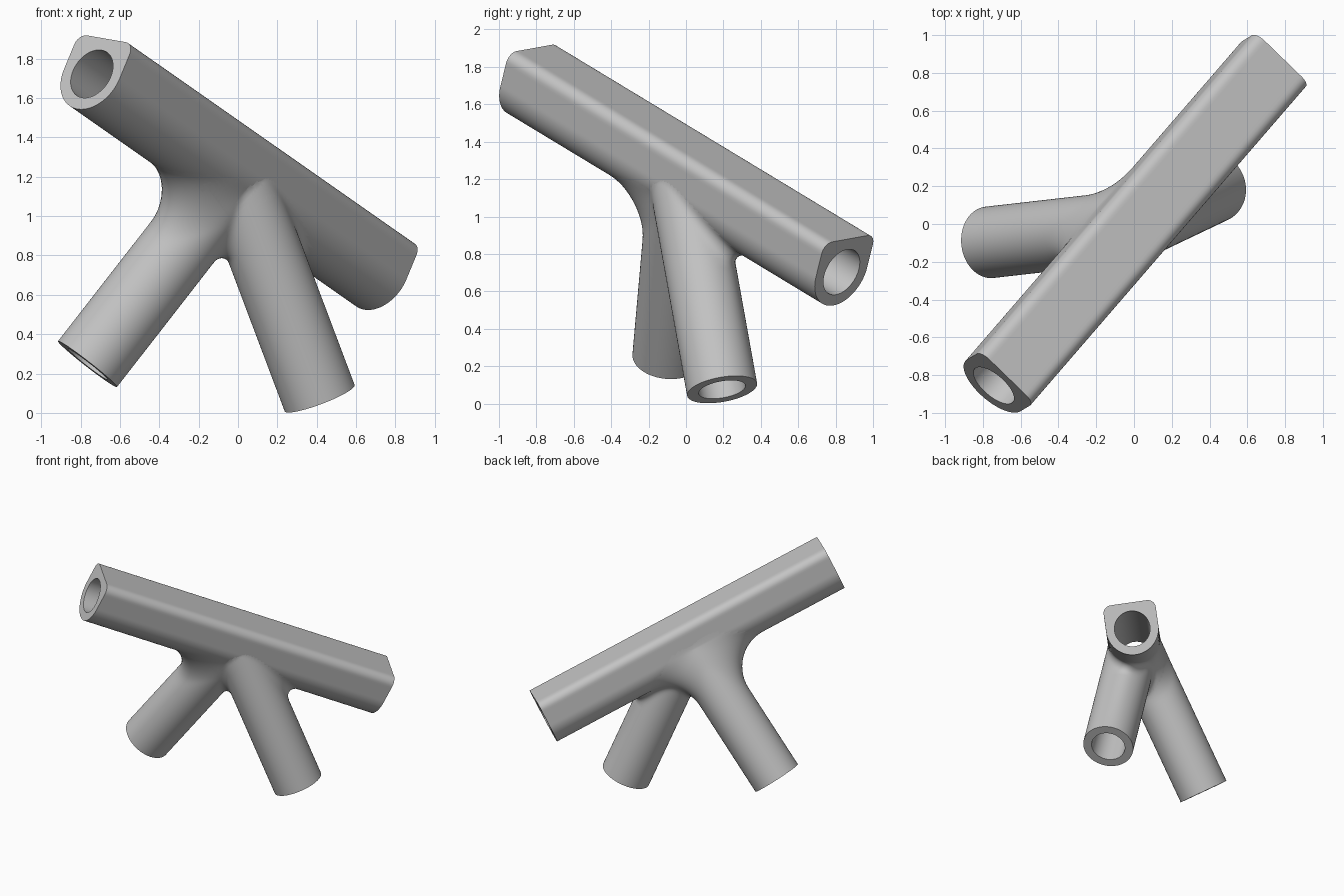
import bpy, bmesh
from math import sqrt, sin, cos, pi, radians
from mathutils import Vector

if "Cube" in bpy.data.objects:
    bpy.data.objects.remove(bpy.data.objects["Cube"])

# Layout: one sloping main tube, two legs springing from its middle
MAIN_HIGH = Vector((-0.743, -0.855, 1.723))
MAIN_LOW = Vector((0.715, 0.832, 0.703))
LEG_ENDS = [Vector((-0.765, -0.097, 0.248)), Vector((0.415, 0.193, 0.075))]
HUB = (MAIN_HIGH + MAIN_LOW) / 2
AXIS = (MAIN_LOW - MAIN_HIGH).normalized()
SIDE = Vector((0.72, -0.68, -0.13))
SIDE = (SIDE - AXIS * SIDE.dot(AXIS)).normalized()
UP = SIDE.cross(AXIS)
LEG_DIRS = [(end - HUB).normalized() for end in LEG_ENDS]
MAIN_R, MAIN_BORE, CORNER = 0.198, 0.134, 0.06
LEG_R, LEG_BORE, SOCKET_START = 0.19, 0.127, 0.36
FILLETS = [0.3, 0.055]
REACH = 0.9
TOUCH = 0.0005
OVERLAP = 0.06


def main_distance(p):
    """Distance and normal for the flat-topped, round-bottomed tube."""
    q = p - HUB
    x, y = q.dot(SIDE), q.dot(UP)
    if y < 0:
        length = max(sqrt(x * x + y * y), 1e-6)
        return length - MAIN_R, (SIDE * x + UP * y) / length
    sign = 1 if x >= 0 else -1
    cx, cy = abs(x) - (MAIN_R - CORNER), y - (MAIN_R - CORNER)
    if cx > 0 and cy > 0:
        length = sqrt(cx * cx + cy * cy)
        return length - CORNER, (SIDE * (cx * sign) + UP * cy) / length
    if cx > cy:
        return cx - CORNER, SIDE * sign
    return cy - CORNER, UP


def leg_distance(p, direction):
    """Distance and normal for a round leg starting at the hub."""
    q = p - HUB
    q = q - direction * max(0, q.dot(direction))
    length = max(q.length, 1e-6)
    return length - LEG_R, q / length


def fillet(first, second, r):
    """Join two surfaces with a rolling-ball fillet of radius r."""
    (a, na), (b, nb) = first, second
    c = na.dot(nb)
    if abs(c) < 0.998:
        s = 1 - c * c
        wa = ((r - a) - c * (r - b)) / s
        wb = ((r - b) - c * (r - a)) / s
        if wa > 0 and wb > 0:
            v = na * wa + nb * wb
            return r - v.length, v.normalized()
    return first if a < b else second


def joint_distance(p):
    field = main_distance(p)
    for direction, radius in zip(LEG_DIRS, FILLETS):
        field = fillet(field, leg_distance(p, direction), radius)
    return field


def trace(origin, ray, distance):
    """Walk outward from inside until the surface is met."""
    reach = 0.11
    for _ in range(60):
        gap = distance(origin + ray * reach)[0]
        reach -= max(-0.03, min(0.03, gap))
        if abs(gap) < 0.00005 or reach > REACH:
            break
    return origin + ray * min(reach, REACH)


def spokes(e1, e2, count):
    angles = [2 * pi * i / count for i in range(count)]
    return [e1 * cos(a) + e2 * sin(a) for a in angles]


def skin(rings, closed):
    """Quad strip through equal rings, looped back or capped at the last."""
    bm = bmesh.new()
    loops = [[bm.verts.new(p) for p in ring] for ring in rings]
    pairs = list(zip(loops, loops[1:]))
    if closed:
        pairs.append((loops[-1], loops[0]))
    else:
        bm.faces.new(loops[-1])
    for lower, upper in pairs:
        for i in range(len(lower)):
            j = (i + 1) % len(lower)
            bm.faces.new((lower[i], lower[j], upper[j], upper[i]))
    return bm


grey = bpy.data.materials.new("plain_grey")
grey.use_nodes = True
colour = (0.55, 0.55, 0.55, 1)
grey.diffuse_color = colour
grey.node_tree.nodes["Principled BSDF"].inputs["Base Color"].default_value = colour


def make_object(name, bm):
    mesh = bpy.data.meshes.new(name)
    bm.to_mesh(mesh)
    bm.free()
    mesh.materials.append(grey)
    obj = bpy.data.objects.new(name, mesh)
    bpy.context.collection.objects.link(obj)
    bpy.ops.object.select_all(action='DESELECT')
    obj.select_set(True)
    bpy.context.view_layer.objects.active = obj
    bpy.ops.object.shade_smooth_by_angle(angle=0.6)


# Main tube: outer skin, end faces and through bore in one loop
rays = spokes(SIDE, UP, 120)
profile = [trace(HUB, ray, main_distance) - HUB for ray in rays]
bore = [ray * MAIN_BORE for ray in rays]
main_rings = [[end + p for p in section] for end, section in
              ((MAIN_LOW, profile), (MAIN_HIGH, profile),
               (MAIN_HIGH, bore), (MAIN_LOW, bore))]
make_object("main_tube", skin(main_rings, True))

# Legs: flared root fanned out from the hub, straight tube, blind socket
for index, name in enumerate(("right_leg", "left_leg")):
    own, other = LEG_DIRS[index], LEG_DIRS[1 - index]
    end = LEG_ENDS[index]
    e1 = own.orthogonal().normalized()
    rays = spokes(e1, own.cross(e1), 72)
    rings = []
    for step in range(56):
        tilt = radians(100 - 1.5 * step)
        rings.append([trace(HUB, own * cos(tilt) + ray * sin(tilt), joint_distance)
                      for ray in rays])
    rings.append([end + ray * LEG_R for ray in rays])
    rings.append([end + ray * LEG_BORE for ray in rays])
    rings.append([HUB + own * SOCKET_START + ray * LEG_BORE for ray in rays])
    bm = skin(rings, False)

    # Drop root faces that belong to the main tube or the other leg
    hidden = []
    for face in bm.faces:
        points = [v.co for v in face.verts]
        in_main = all(main_distance(p)[0] < TOUCH for p in points)
        in_other = any(leg_distance(p, own)[0] > leg_distance(p, other)[0] + OVERLAP
                       for p in points)
        if in_main or in_other:
            hidden.append(face)
    bmesh.ops.delete(bm, geom=hidden, context='FACES')
    make_object(name, bm)
